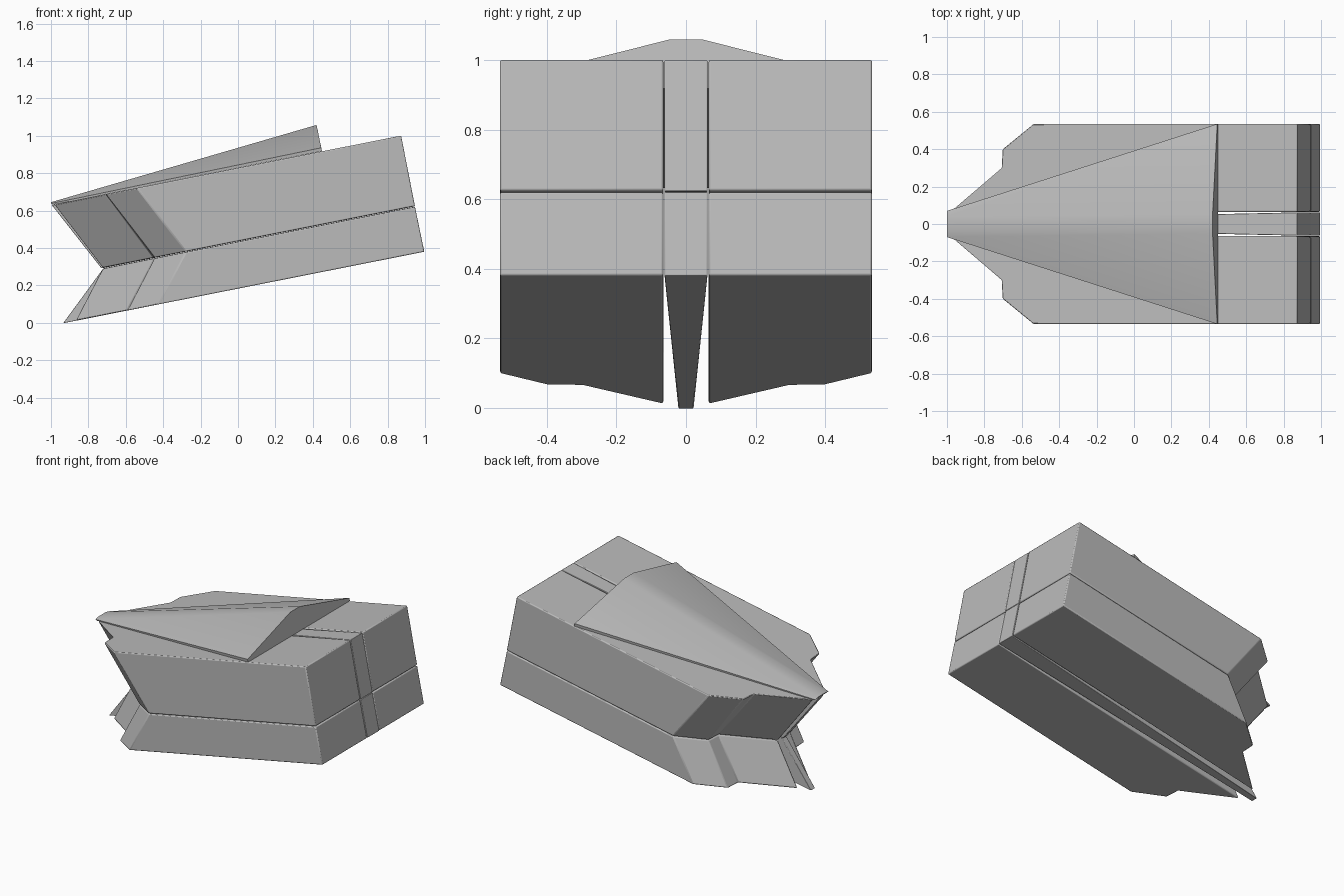
import bpy, math

if "Cube" in bpy.data.objects:
    bpy.data.objects.remove(bpy.data.objects["Cube"], do_unlink=True)

grey = bpy.data.materials.new("hull grey")
grey.use_nodes = True
colour = (0.5, 0.5, 0.5, 1)
grey.diffuse_color = colour
grey.node_tree.nodes["Principled BSDF"].inputs["Base Color"].default_value = colour

SLOPE = 0.198                                  # pitch of the whole body
TOP, SEAM, BOTTOM = 0.828, 0.435, 0.183        # height of each sloped layer at x = 0
TAIL = {TOP: 0.872, SEAM: 0.946, BOTTOM: 0.996}
NOSE_SHIFT = {TOP: 0, SEAM: 0.26, BOTTOM: 0.115}


def loft(name, lower, upper, bevel=0.0):
    """Join two matching outlines into a closed solid."""
    n = len(lower)
    faces = [tuple(reversed(range(n))), tuple(range(n, 2 * n))]
    faces += [(i, (i + 1) % n, n + (i + 1) % n, n + i) for i in range(n)]
    mesh = bpy.data.meshes.new(name)
    mesh.from_pydata(lower + upper, [], faces)
    mesh.materials.append(grey)
    obj = bpy.data.objects.new(name, mesh)
    bpy.context.collection.objects.link(obj)
    # Consistent outward normals
    bpy.ops.object.select_all(action="DESELECT")
    obj.select_set(True)
    bpy.context.view_layer.objects.active = obj
    bpy.ops.object.mode_set(mode="EDIT")
    bpy.ops.mesh.select_all(action="SELECT")
    bpy.ops.mesh.normals_make_consistent(inside=False)
    bpy.ops.object.mode_set(mode="OBJECT")
    if bevel:
        mod = obj.modifiers.new("soft edges", "BEVEL")
        mod.width, mod.segments = bevel, 2
        mod.limit_method, mod.angle_limit = "ANGLE", math.radians(28)
        bpy.ops.object.shade_smooth_by_angle(angle=math.radians(35))
    return obj


def layer(level, outline, lift=0.0):
    return [(x, y, level + SLOPE * x + lift) for x, y in outline]


def half_outline(level, side):
    """Plan of one side block: stepped nose, straight flank, square tail."""
    nose = [(-0.985, 0.065), (-0.71, 0.3), (-0.705, 0.4), (-0.54, 0.535)]
    pts = [(x + NOSE_SHIFT[level], y) for x, y in nose]
    pts += [(TAIL[level], 0.535), (TAIL[level], 0.065)]
    return [(x, y * side) for x, y in pts]


# Four side blocks, split by the long seam
for side, word in ((1, "back"), (-1, "front")):
    loft("upper_block_" + word, layer(SEAM, half_outline(SEAM, side), 0.002),
         layer(TOP, half_outline(TOP, side)), 0.006)
    loft("lower_block_" + word, layer(BOTTOM, half_outline(BOTTOM, side)),
         layer(SEAM, half_outline(SEAM, side), -0.002), 0.006)


# Tapered spine and keel between the blocks
def strip(level, nose_x):
    tail = TAIL[level]
    return [(nose_x, -0.022), (nose_x, 0.022), (tail, 0.062), (tail, -0.062)]


loft("spine", layer(SEAM, strip(SEAM, -0.73), 0.001),
     layer(TOP, strip(TOP, -0.995), -0.002), 0.003)
loft("keel", layer(BOTTOM, strip(BOTTOM, -0.935)),
     layer(SEAM, strip(SEAM, -0.72), -0.001), 0.003)

# Raised wedge canopy widening towards the tail
nose_section = [(-0.99, -0.07, 0.632), (-1.0, -0.07, 0.638), (-1.0, -0.04, 0.645),
                (-1.0, 0.04, 0.645), (-1.0, 0.07, 0.638), (-0.99, 0.07, 0.632)]
tail_section = [(0.449, -0.535, 0.918), (0.445, -0.535, 0.936), (0.42, -0.05, 1.058),
                (0.42, 0.05, 1.058), (0.445, 0.535, 0.936), (0.449, 0.535, 0.918)]
loft("canopy", nose_section, tail_section)
bpy.ops.object.shade_smooth_by_angle(angle=math.radians(35))
